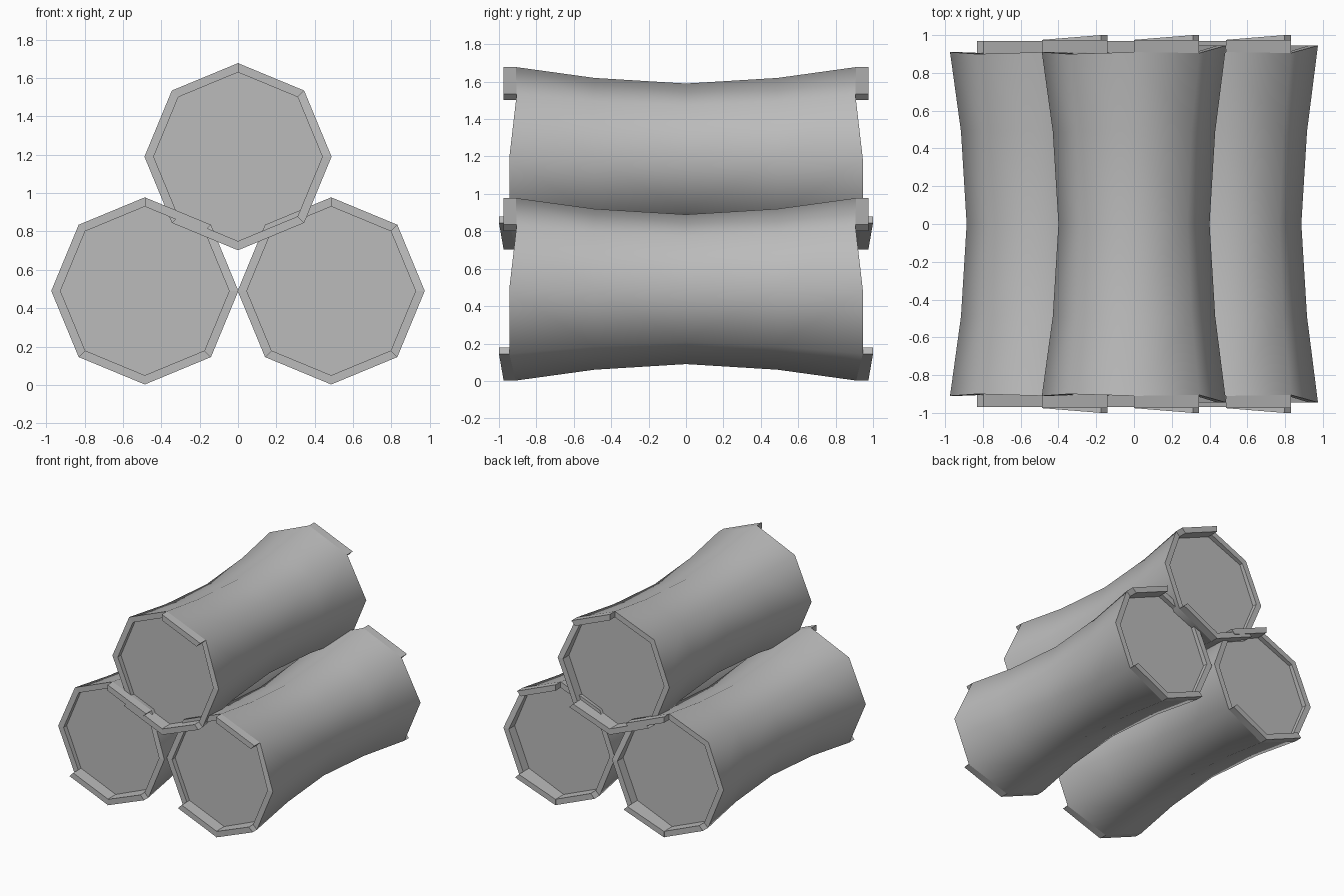
import bpy, bmesh
from math import cos, sin, pi

cube = bpy.data.objects.get("Cube")
if cube:
    bpy.data.objects.remove(cube)

grey = bpy.data.materials.new("plain_grey")
grey.use_nodes = True
colour = (0.5, 0.5, 0.5, 1)
grey.diffuse_color = colour
grey.node_tree.nodes["Principled BSDF"].inputs["Base Color"].default_value = colour

SIDES = 8
R_OUT, R_IN, CAP_Y = 0.488, 0.44, 0.87
# Uneven end of the body at each corner, counted from +x towards the top
END = [0.945, 0.905, 0.91, 0.9, 0.91, 0.905, 0.91, 0.945]
# Raised staves: corner index -> end at that corner and at the next one
RAISED = {1: (0.975, 0.975), 5: (0.97, 0.97), 6: (0.975, 1.0)}


def point(bm, k, r, y):
    a = 2 * pi * k / SIDES
    return bm.verts.new((r * cos(a), -y, r * sin(a)))


def ring(bm, r, ys):
    return [point(bm, k, r, ys[k]) for k in range(SIDES)]


def bridge(bm, a, b, smooth):
    for k in range(SIDES):
        n = (k + 1) % SIDES
        bm.faces.new((a[k], a[n], b[n], b[k])).smooth = smooth


def raised_stave(bm, k, tops):
    # Solid block standing on the rim between two corners
    quads = []
    for low in (True, False):
        quads.append([point(bm, k + i, r, END[(k + i) % SIDES] if low else tops[i])
                      for i, r in ((0, R_OUT), (1, R_OUT), (1, R_IN), (0, R_IN))])
    low, high = quads
    bm.faces.new(high)
    bm.faces.new(low[::-1])
    for i in range(4):
        j = (i + 1) % 4
        bm.faces.new((low[i], low[j], high[j], high[i]))


def barrel_mesh():
    # Front half of a waisted barrel; the back half is mirrored
    bm = bmesh.new()
    waist = ring(bm, 0.4, [0] * SIDES)
    middle = ring(bm, 0.43, [0.49] * SIDES)
    outer = ring(bm, R_OUT, END)
    inner = ring(bm, R_IN, END)
    floor = ring(bm, R_IN, [CAP_Y] * SIDES)
    bridge(bm, waist, middle, True)
    bridge(bm, middle, outer, True)
    bridge(bm, outer, inner, False)
    bridge(bm, inner, floor, False)
    bm.faces.new(floor)
    for k, tops in RAISED.items():
        raised_stave(bm, k, tops)
    bmesh.ops.recalc_face_normals(bm, faces=bm.faces)
    mesh = bpy.data.meshes.new("barrel")
    bm.to_mesh(mesh)
    bm.free()
    mesh.materials.append(grey)
    return mesh


# Stack of three barrels
mesh = barrel_mesh()
for name, x, z in (("left_barrel", 0.486, 0.49),
                   ("right_barrel", -0.486, 0.49),
                   ("upper_barrel", 0, 1.19)):
    barrel = bpy.data.objects.new(name, mesh)
    barrel.location = (x, 0, z)
    bpy.context.collection.objects.link(barrel)
    mirror = barrel.modifiers.new("back_half", 'MIRROR')
    mirror.use_axis = (False, True, False)
